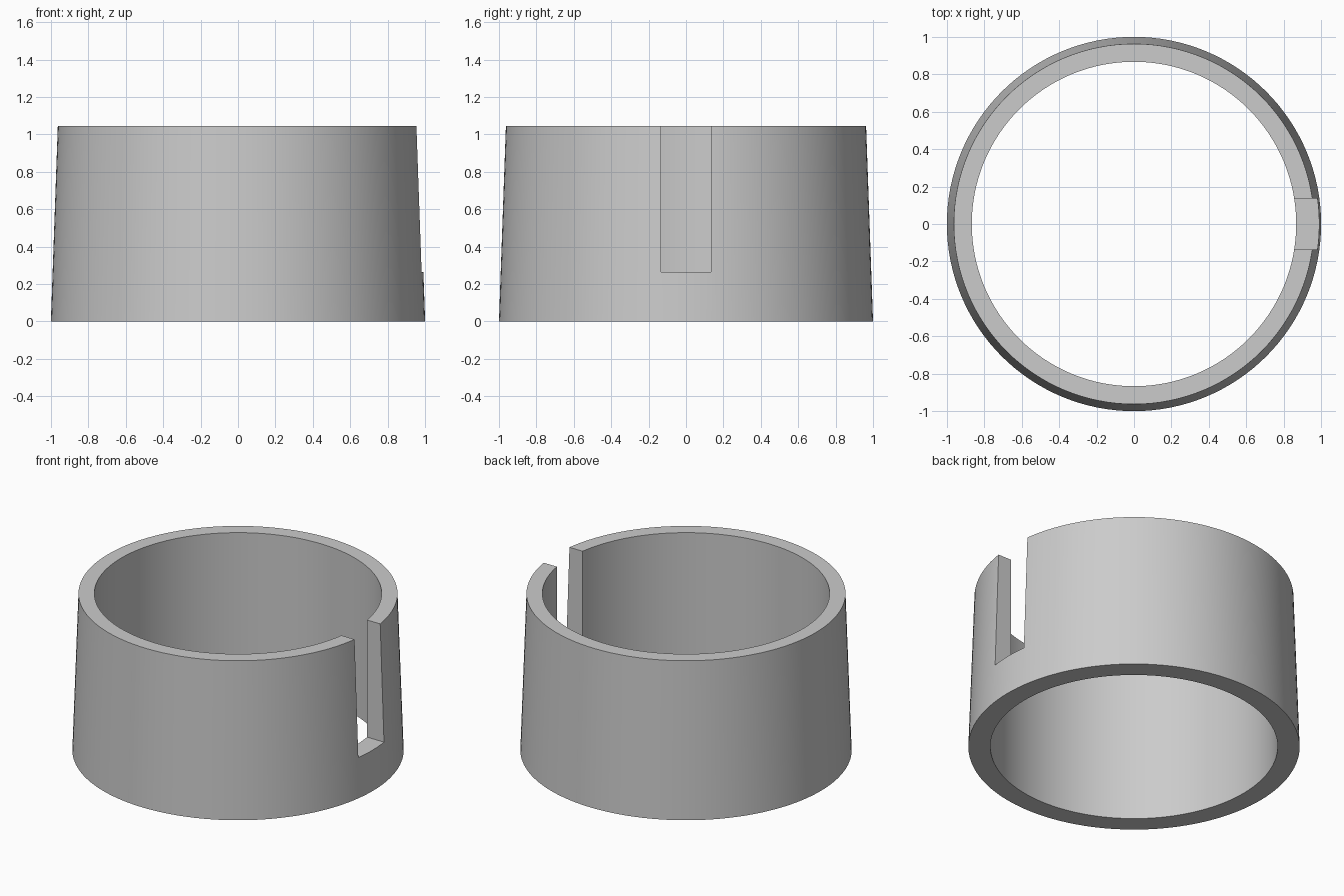
import bpy, bmesh
from math import cos, sin, tau, radians

cube = bpy.data.objects.get("Cube")
if cube:
    bpy.data.objects.remove(cube, do_unlink=True)

SEGMENTS = 128
HEIGHT = 1.045
BASE_RADIUS, TOP_RADIUS, BORE_RADIUS = 1.0, 0.963, 0.867
SLOT_WIDTH, SLOT_FLOOR = 0.27, 0.265

grey = bpy.data.materials.new("light grey")
grey.use_nodes = True
colour = (0.6, 0.6, 0.6, 1)
grey.diffuse_color = colour
grey.node_tree.nodes["Principled BSDF"].inputs["Base Color"].default_value = colour


def lathe(name, profile):
    """Sweep a closed (radius, height) profile around z."""
    bm = bmesh.new()
    rings = []
    for i in range(SEGMENTS):
        a = tau * i / SEGMENTS
        rings.append([bm.verts.new((r * cos(a), r * sin(a), z)) for r, z in profile])
    count = len(profile)
    for i, ring in enumerate(rings):
        following = rings[(i + 1) % SEGMENTS]
        for j in range(count):
            k = (j + 1) % count
            bm.faces.new((ring[j], following[j], following[k], ring[k]))
    bmesh.ops.recalc_face_normals(bm, faces=bm.faces)
    mesh = bpy.data.meshes.new(name)
    bm.to_mesh(mesh)
    bm.free()
    obj = bpy.data.objects.new(name, mesh)
    bpy.context.collection.objects.link(obj)
    return obj


# Tapered sleeve with a straight bore
sleeve = lathe("slotted_sleeve", [(BORE_RADIUS, 0), (BASE_RADIUS, 0),
                                  (TOP_RADIUS, HEIGHT), (BORE_RADIUS, HEIGHT)])
sleeve.data.materials.append(grey)

# Slot open at the top, through the wall on the +x side
bpy.ops.mesh.primitive_cube_add(size=1, location=(0.95, 0, SLOT_FLOOR + 0.5))
cutter = bpy.context.object
cutter.name = "slot_cutter"
cutter.scale = (0.5, SLOT_WIDTH, 1)
cutter.data.materials.append(grey)
cutter.hide_render = True

bpy.context.view_layer.objects.active = sleeve
slot = sleeve.modifiers.new("slot", 'BOOLEAN')
slot.operation = 'DIFFERENCE'
slot.solver = 'EXACT'
slot.object = cutter
bpy.ops.object.modifier_apply(modifier=slot.name)
bpy.data.objects.remove(cutter, do_unlink=True)

# Smooth walls, crisp rims
bpy.ops.object.select_all(action='DESELECT')
sleeve.select_set(True)
bpy.ops.object.shade_smooth_by_angle(angle=radians(30))
